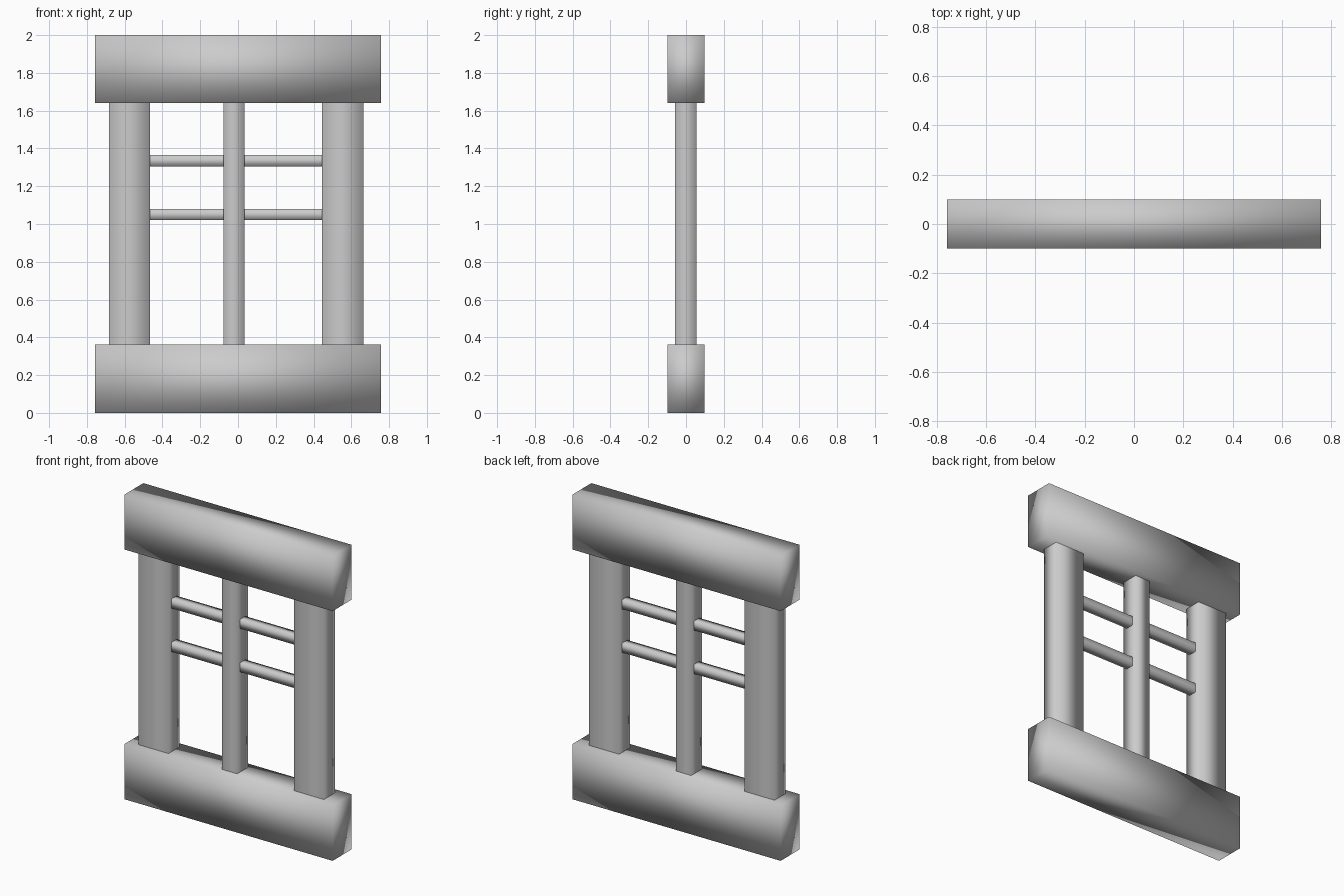
import bpy, bmesh

if "Cube" in bpy.data.objects:
    bpy.data.objects.remove(bpy.data.objects["Cube"])


def bar(name, lo, hi, open_axis=None):
    """Smooth-shaded four-sided bar; open_axis drops the hidden end caps."""
    bm = bmesh.new()
    bmesh.ops.create_cube(bm, size=1)
    for v in bm.verts:
        v.co = [(a + b) / 2 + c * (b - a) for a, b, c in zip(lo, hi, v.co)]
    bm.normal_update()
    if open_axis is not None:
        caps = [f for f in bm.faces if abs(f.normal[open_axis]) > 0.9]
        bmesh.ops.delete(bm, geom=caps, context='FACES_ONLY')
    for f in bm.faces:
        f.smooth = True
    me = bpy.data.meshes.new(name)
    bm.to_mesh(me)
    bm.free()
    ob = bpy.data.objects.new(name, me)
    bpy.context.collection.objects.link(ob)
    return ob


# Heavy rails at bottom and top
LOW, HIGH = 0.362, 1.64
for name, z0, z1 in (("bottom_rail", 0, LOW), ("top_rail", HIGH, 2)):
    bar(name, (-0.757, -0.099, z0), (0.757, 0.099, z1))

# Upright posts, ends hidden against the rails
posts = (("left_post", -0.683, -0.465),
         ("middle_post", -0.077, 0.034),
         ("right_post", 0.446, 0.664))
for name, x0, x1 in posts:
    bar(name, (x0, -0.057, LOW), (x1, 0.056, HIGH), open_axis=2)

# Two rows of thin crossbars between neighbouring posts
for row, (z0, z1) in (("lower", (1.02, 1.08)), ("upper", (1.305, 1.365))):
    for side, a, b in (("left", posts[0], posts[1]), ("right", posts[1], posts[2])):
        bar(f"{row}_{side}_crossbar", (a[2], -0.028, z0), (b[1], 0.028, z1), open_axis=0)
